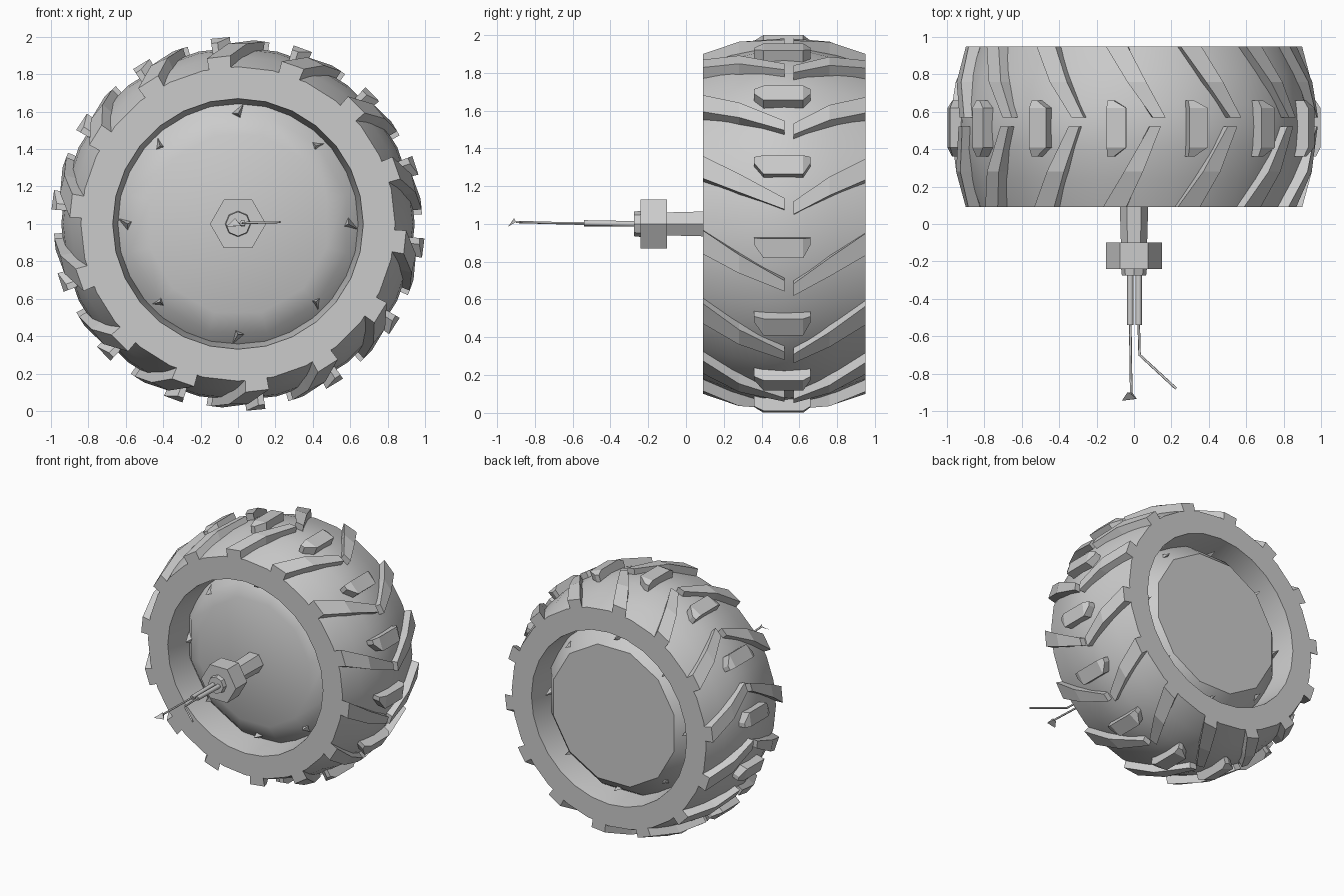
import bpy, bmesh, math
from mathutils import Matrix, Vector

cube = bpy.data.objects.get("Cube")
if cube:
    bpy.data.objects.remove(cube, do_unlink=True)

grey = bpy.data.materials.new("plain grey")
grey.use_nodes = True
grey.diffuse_color = (0.6, 0.6, 0.6, 1)
grey.node_tree.nodes["Principled BSDF"].inputs["Base Color"].default_value = (0.6, 0.6, 0.6, 1)

COUNT = 14          # tread repeats around the tyre
STEP = 360 / COUNT


def polar(deg, r, y):
    a = math.radians(deg)
    return Vector((r * math.cos(a), y, 1 + r * math.sin(a)))


def finish(bm, name, smooth=False):
    bmesh.ops.recalc_face_normals(bm, faces=bm.faces)
    mesh = bpy.data.meshes.new(name)
    bm.to_mesh(mesh)
    bm.free()
    mesh.materials.append(grey)
    obj = bpy.data.objects.new(name, mesh)
    bpy.context.collection.objects.link(obj)
    if smooth:
        bpy.ops.object.select_all(action='DESELECT')
        obj.select_set(True)
        bpy.context.view_layer.objects.active = obj
        bpy.ops.object.shade_smooth_by_angle(angle=math.radians(30))
    return obj


def loft(bm, rings, closed=False):
    """Skin a list of equal rings of points, capping the ends if open."""
    rings = [[bm.verts.new(p) for p in ring] for ring in rings]
    n = len(rings[0])
    pairs = list(zip(rings, rings[1:]))
    if closed:
        pairs.append((rings[-1], rings[0]))
    else:
        bm.faces.new(rings[0])
        bm.faces.new(rings[-1])
    for a, b in pairs:
        for i in range(n):
            j = (i + 1) % n
            bm.faces.new((a[i], a[j], b[j], b[i]))


def lathe(name, profile, sides, closed=False, smooth=False, turn=0):
    bm = bmesh.new()
    loft(bm, [[polar(turn + 360 * i / sides, r, y) for i in range(sides)]
              for r, y in profile], closed)
    return finish(bm, name, smooth)


def tread(name, phase, stations):
    """Repeat one block; stations are (y, upper angle, lower angle, inner r, outer r)."""
    bm = bmesh.new()
    for k in range(COUNT):
        t = phase + k * STEP
        loft(bm, [[polar(t + hi, rin, y), polar(t + hi, rout, y),
                   polar(t + lo, rout, y), polar(t + lo, rin, y)]
                  for y, hi, lo, rin, rout in stations])
    return finish(bm, name)


def cable(name, points, radius):
    curve = bpy.data.curves.new(name, 'CURVE')
    curve.dimensions = '3D'
    curve.bevel_depth = radius
    curve.bevel_resolution = 1
    curve.use_fill_caps = True
    spline = curve.splines.new('POLY')
    spline.points.add(len(points) - 1)
    for p, co in zip(spline.points, points):
        p.co = (*co, 1)
    curve.materials.append(grey)
    obj = bpy.data.objects.new(name, curve)
    bpy.context.collection.objects.link(obj)


# Tyre carcass with crowned tread and open centre
lathe("tyre", [(.84, .09), (.895, .24), (.935, .40), (.945, .52), (.935, .64),
               (.895, .80), (.84, .95), (.67, .95), (.64, .70), (.64, .33), (.67, .09)],
      28, closed=True, smooth=True)

# Chevron lugs and centre blocks
tread("front_lugs", 0, [(.09, 23.5, 15.5, .83, .90), (.28, 16, 10, .88, .965),
                        (.52, 8, 4.5, .92, .985)])
tread("back_lugs", 0, [(.95, 22.5, 15, .83, .90), (.76, 15, 9, .88, .965),
                       (.57, 7, 3, .92, .985)])
tread("centre_blocks", 44, [(.36, 3, 1, .92, .975), (.41, 3, -3, .92, 1),
                            (.62, 3, -3, .92, 1), (.66, 3, 1, .92, .975)])

# Shallow domed wheel disc, its rim buried in the tyre
lathe("wheel_disc", [(.49, .20), (.60, .25), (.68, .33), (.68, .72), (.62, .81), (.54, .89)],
      12, smooth=True, turn=15)

# Small pointed studs around both faces of the disc
bm = bmesh.new()
for k in range(8):
    for y, facing, size in ((.25, 1, .055), (.84, -1, .035)):
        mat = (Matrix.Translation(polar(45 * k, .59, y))
               @ Matrix.Rotation(-math.radians(45 * k), 4, 'Y')
               @ Matrix.Rotation(facing * math.pi / 2, 4, 'X'))
        bmesh.ops.create_cone(bm, cap_ends=True, segments=3, radius1=size, radius2=0,
                              depth=.11, matrix=mat)
finish(bm, "disc_studs")

# Axle, hexagonal nut and collar
lathe("axle", [(.08, .24), (.07, -.11)], 6)
lathe("hex_nut", [(.15, -.10), (.15, -.24)], 6)
lathe("collar", [(.07, -.23), (.065, -.275)], 8)

# Cable sheaths with bare wires
cable("left_sheath", [(.025, -.26, 1), (.025, -.54, 1.005)], .017)
cable("right_sheath", [(-.02, -.26, 1), (-.02, -.54, 1)], .017)
cable("bent_wire", [(.025, -.53, 1.005), (.03, -.70, 1.005), (.225, -.88, 1.01)], .007)
cable("straight_wire", [(-.02, -.53, 1), (-.015, -.90, 1.01)], .007)

# Little wedge plug on the straight wire
bm = bmesh.new()
loft(bm, [[(-.065, -.945, .985), (.015, -.935, .99), (.01, -.93, 1.0)],
          [(-.035, -.90, 1.01), (-.01, -.90, 1.01), (-.015, -.91, 1.03)]])
finish(bm, "wire_plug")
